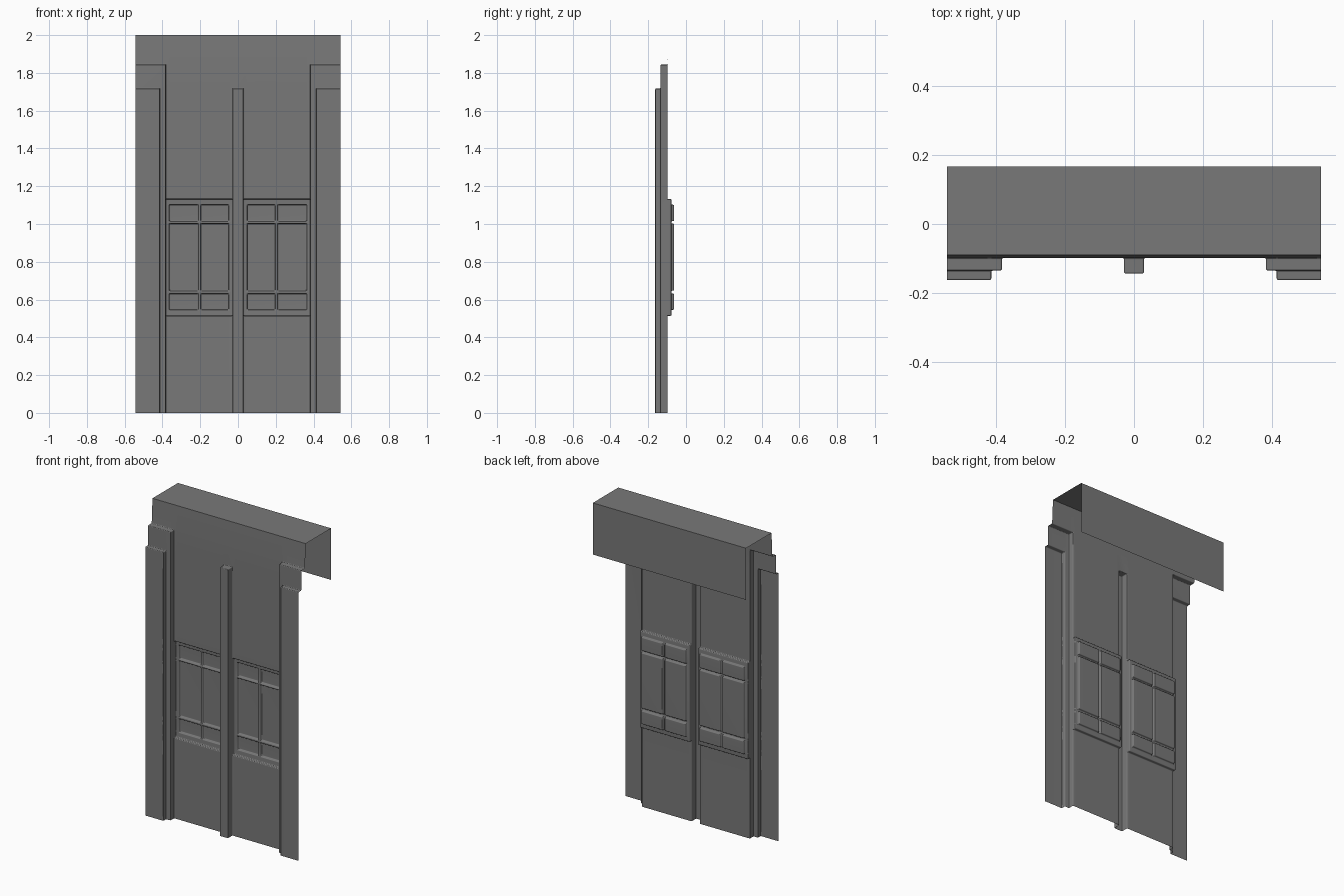
import bpy, bmesh, math

if "Cube" in bpy.data.objects:
    bpy.data.objects.remove(bpy.data.objects["Cube"])

W = 0.542          # half width
WALL = -0.098      # wall plane

# Raised and sunken rectangles of the right half: x0, x1, z0, z1, depth y
RECTS = [
    (0.383, W, 0, 1.844, -0.135),              # pilaster, back step
    (0.414, W, 0, 1.717, -0.163),              # pilaster, front step
    (-1, 0.029, 0, 1.717, -0.144),             # centre bar
    (0.029, 0.383, 0.514, 1.132, -0.077),      # window recess
]
for x0, x1 in ((0.049, 0.197), (0.211, 0.363)):            # window panes
    for z0, z1 in ((0.546, 0.631), (0.647, 1.002), (1.015, 1.102)):
        RECTS.append((x0, x1, z0, z1, -0.063))

grey = bpy.data.materials.new("dark_grey")
grey.diffuse_color = (0.19, 0.19, 0.19, 1)
grey.use_nodes = True
grey.node_tree.nodes["Principled BSDF"].inputs["Base Color"].default_value = grey.diffuse_color


def depth(x, z):
    y = WALL
    for x0, x1, z0, z1, d in RECTS:
        if x0 < abs(x) < x1 and z0 < z < z1:
            y = d
    return y


def finish(bm, name, bevel=0):
    me = bpy.data.meshes.new(name)
    bm.to_mesh(me)
    bm.free()
    me.materials.append(grey)
    ob = bpy.data.objects.new(name, me)
    bpy.context.collection.objects.link(ob)
    bpy.ops.object.select_all(action='DESELECT')
    ob.select_set(True)
    bpy.context.view_layer.objects.active = ob
    if bevel:
        bev = ob.modifiers.new("bevel", 'BEVEL')
        bev.width, bev.segments = bevel, 2
        bev.limit_method, bev.angle_limit = 'ANGLE', math.radians(40)
        bpy.ops.object.modifier_apply(modifier=bev.name)
    bpy.ops.object.shade_smooth_by_angle(angle=math.radians(50))
    if bevel:                      # keep the large faces flat looking
        wn = ob.modifiers.new("flat_normals", 'WEIGHTED_NORMAL')
        wn.keep_sharp = True
    return ob


# Stepped front sheet: wall, pilasters, bar and windows, open at the back
bm = bmesh.new()


def quad(*pts):
    return bm.faces.new([bm.verts.new(p) for p in pts])


half = {W} | {v for r in RECTS for v in r[:2] if v > 0}
xs = sorted(half | {-v for v in half})
zs = sorted({0, 2} | {v for r in RECTS for v in r[2:4]})


def steps(a, b):
    """Depth intervals from a to b, split where they cross the wall plane."""
    if a == b:
        return []
    lo, hi = min(a, b), max(a, b)
    return [(lo, WALL), (WALL, hi)] if lo < WALL < hi else [(lo, hi)]


for i, (xa, xb) in enumerate(zip(xs, xs[1:])):
    for j, (za, zb) in enumerate(zip(zs, zs[1:])):
        xm, zm = (xa + xb) / 2, (za + zb) / 2
        d = depth(xm, zm)
        quad((xa, d, za), (xb, d, za), (xb, d, zb), (xa, d, zb))
        if i + 2 < len(xs):        # side walls between columns
            for l0, l1 in steps(d, depth((xb + xs[i + 2]) / 2, zm)):
                quad((xb, l0, za), (xb, l1, za), (xb, l1, zb), (xb, l0, zb))
        if j + 2 < len(zs):        # ledges between rows
            for l0, l1 in steps(d, depth(xm, (zb + zs[j + 2]) / 2)):
                quad((xa, l0, zb), (xb, l0, zb), (xb, l1, zb), (xa, l1, zb))

bmesh.ops.remove_doubles(bm, verts=bm.verts[:], dist=0.0005)
for v in bm.verts:                 # wall leans back slightly at the top
    if v.co.z > 1.99:
        v.co.y = -0.09
bmesh.ops.recalc_face_normals(bm, faces=bm.faces[:])
if sum(f.normal.y * f.calc_area() for f in bm.faces) > 0:
    bmesh.ops.reverse_faces(bm, faces=bm.faces[:])
finish(bm, "door_wall", 0.005)

# Lintel top and back flap, open at the ends
bm = bmesh.new()
rows = [[bm.verts.new((x, y, z)) for x in (-W, W)]
        for y, z in ((-0.09, 2), (0.167, 2), (0.167, 1.67))]
for a, b in zip(rows, rows[1:]):
    bm.faces.new((a[0], a[1], b[1], b[0]))
finish(bm, "lintel_top")
